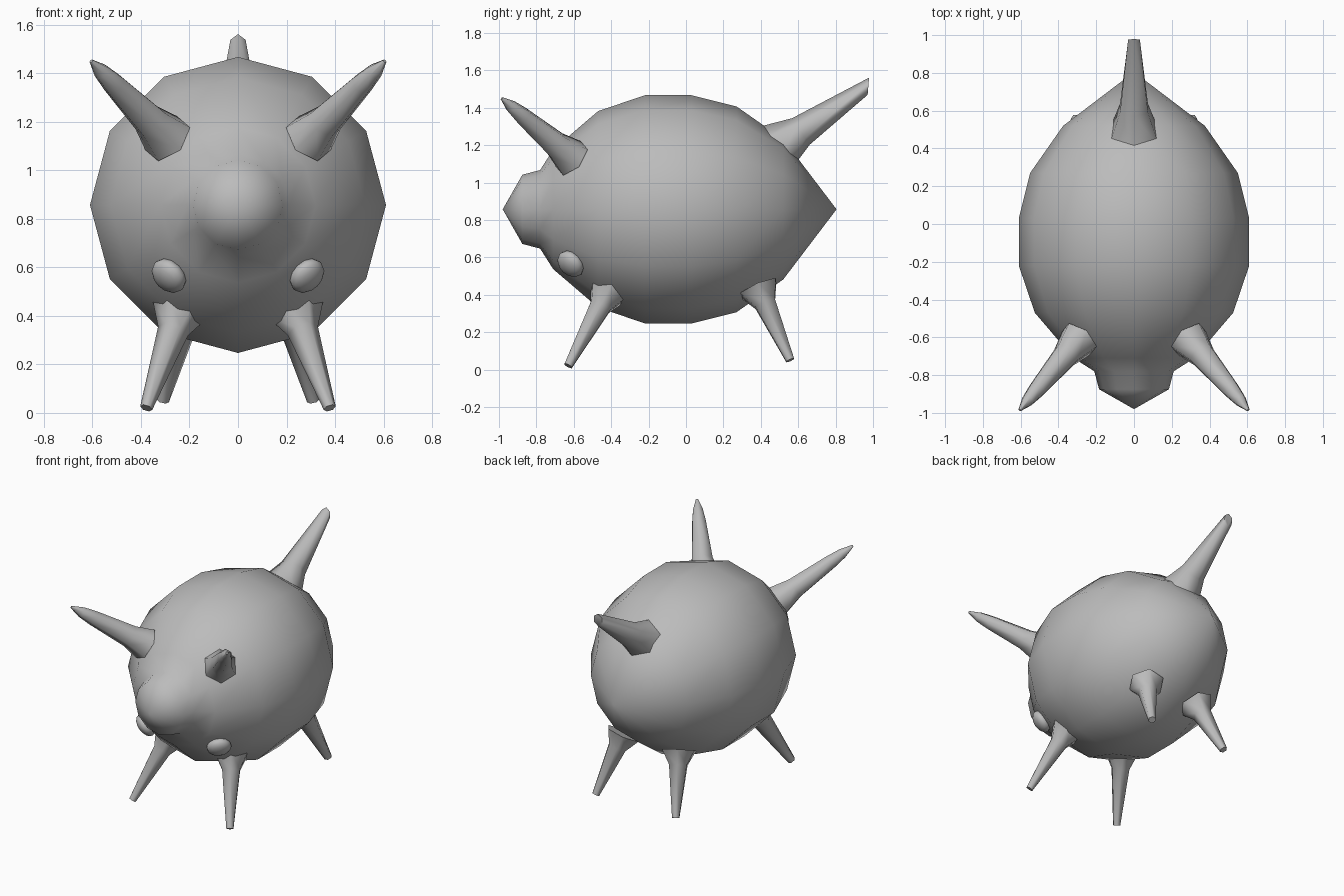
import bpy, bmesh, math
from mathutils import Vector, Matrix

cube = bpy.data.objects.get("Cube")
if cube:
    bpy.data.objects.remove(cube, do_unlink=True)

grey = bpy.data.materials.new("plain grey")
grey.use_nodes = True
colour = (0.5, 0.5, 0.5, 1)
grey.diffuse_color = colour
grey.node_tree.nodes["Principled BSDF"].inputs["Base Color"].default_value = colour


def finish(name, bm, angle=None):
    bmesh.ops.recalc_face_normals(bm, faces=bm.faces)
    mesh = bpy.data.meshes.new(name)
    bm.to_mesh(mesh)
    bm.free()
    mesh.materials.append(grey)
    obj = bpy.data.objects.new(name, mesh)
    bpy.context.collection.objects.link(obj)
    bpy.ops.object.select_all(action='DESELECT')
    obj.select_set(True)
    bpy.context.view_layer.objects.active = obj
    if angle:
        bpy.ops.object.shade_smooth_by_angle(angle=math.radians(angle))
    else:
        bpy.ops.object.shade_smooth()
    return obj


def lathe(profile, sides, matrix, slope=0):
    """Rings of (radius, height) along local z; zero radius makes a point."""
    bm = bmesh.new()
    rings = []
    for i, (r, h) in enumerate(profile):
        tilt = slope if i == len(profile) - 1 else 0
        ring = []
        for k in range(sides if r else 1):
            a = math.tau * k / sides
            ring.append(bm.verts.new((r * math.sin(a), r * math.cos(a),
                                      h + tilt * r * math.cos(a))))
        rings.append(ring)
    for low, high in zip(rings, rings[1:]):
        for k in range(sides):
            n = (k + 1) % sides
            quad = [low[k % len(low)], low[n % len(low)],
                    high[n % len(high)], high[k % len(high)]]
            bm.faces.new(list(dict.fromkeys(quad)))
    for end in (rings[0], rings[-1]):
        if len(end) > 2:
            bm.faces.new(end)
    bm.transform(matrix)
    return bm


def spike(name, base, tip, profile, slope=0, mirror=False):
    """Six-sided spike; profile is (radius, fraction of length)."""
    for side, label in ((1, "left_"), (-1, "right_")) if mirror else ((1, ""),):
        a, b = (Vector((p[0] * side, p[1], p[2])) for p in (base, tip))
        axis = b - a
        matrix = Matrix.Translation(a) @ axis.to_track_quat('Z', 'Y').to_matrix().to_4x4()
        rings = [(r, t * axis.length) for r, t in profile]
        finish(label + name, lathe(rings, 6, matrix, slope), 70)


# Body and snout, turned around the front-to-back axis
body = [(0, -0.98), (0.185, -0.875), (0.21, -0.78), (0.32, -0.71), (0.525, -0.47),
        (0.61, -0.22), (0.61, 0.03), (0.55, 0.27), (0.375, 0.52), (0, 0.805)]
finish("body", lathe(body, 12, Matrix.Translation((0, 0, 0.857)) @
                     Matrix.Rotation(-math.pi / 2, 4, 'X')))

# Horns and tail
spike("horn", (0.29, -0.61, 1.13), (0.605, -0.985, 1.45),
      [(0.11, 0), (0.075, 0.22), (0.05, 0.7), (0.036, 0.86), (0.008, 1)], mirror=True)
spike("tail", (0, 0.46, 1.17), (0, 0.975, 1.515),
      [(0.15, 0), (0.085, 0.3), (0.036, 1)], slope=0.8)

# Legs
leg = [(0.12, 0), (0.065, 0.22), (0.026, 1)]
spike("front_leg", (0.236, -0.41, 0.427), (0.378, -0.63, 0.02), leg, mirror=True)
spike("back_leg", (0.216, 0.386, 0.437), (0.31, 0.557, 0.05), leg, mirror=True)

# Eyes, flattened against the body
for side, label in ((1, "left_"), (-1, "right_")):
    bm = bmesh.new()
    bmesh.ops.create_uvsphere(bm, u_segments=12, v_segments=8, radius=0.08)
    bm.transform(Matrix.Translation((0.285 * side, -0.617, 0.565)) @
                 Vector((side, -1, -1)).to_track_quat('Z', 'Y').to_matrix().to_4x4() @
                 Matrix.Diagonal((1, 1, 0.6, 1)))
    finish(label + "eye", bm)
